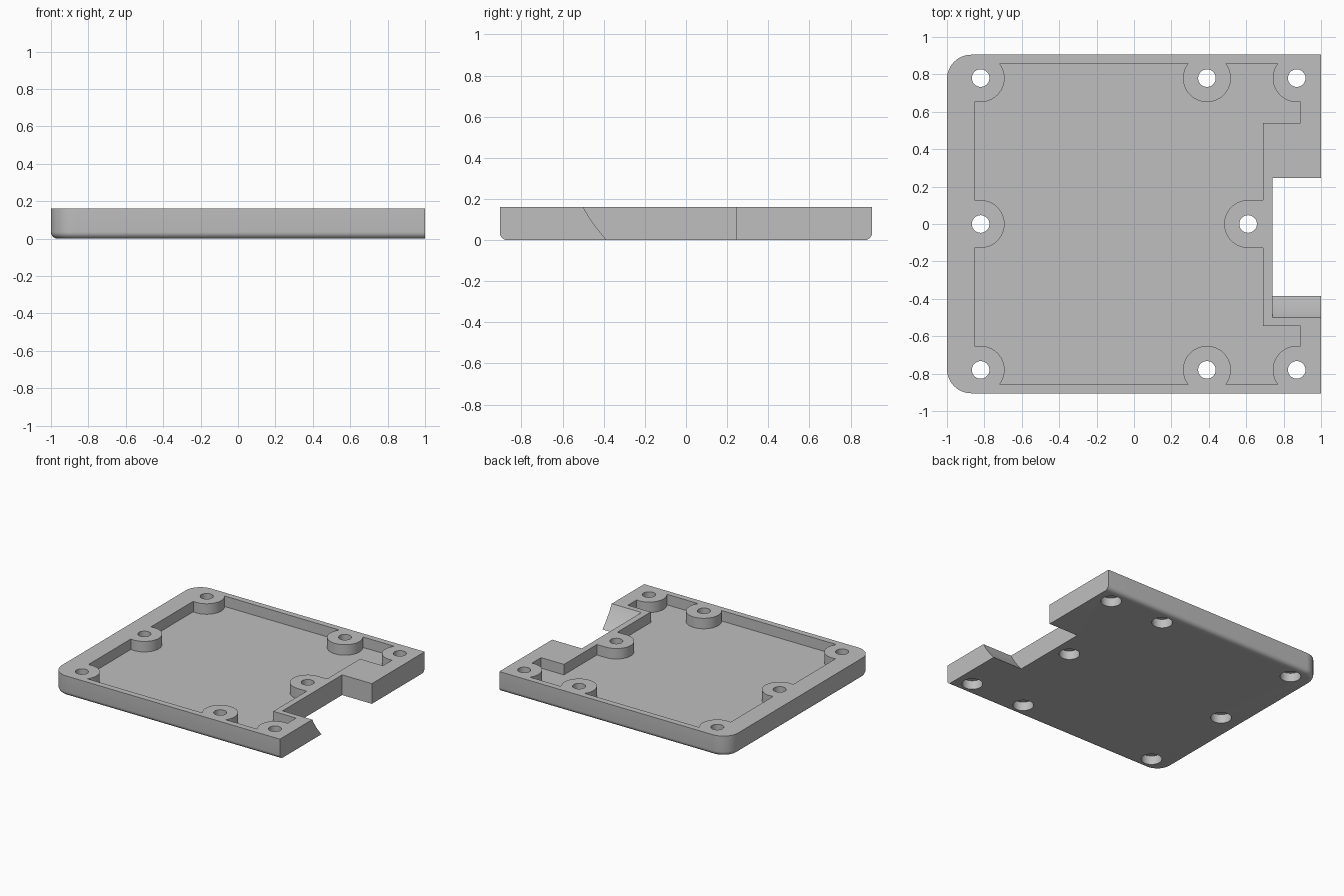
import bpy, bmesh, math
from mathutils import Matrix

cube = bpy.data.objects.get("Cube")
if cube:
    bpy.data.objects.remove(cube, do_unlink=True)

HEIGHT, FLOOR, HALF_Y = 0.16, 0.077, 0.905
POSTS = [(-0.82, 0), (0.61, 0)] + [(x, y) for x in (-0.82, 0.39, 0.87) for y in (-0.78, 0.78)]

grey = bpy.data.materials.new("plain grey")
grey.use_nodes = True
grey.diffuse_color = (0.52, 0.52, 0.52, 1)
grey.node_tree.nodes["Principled BSDF"].inputs["Base Color"].default_value = grey.diffuse_color


def make_object(name, bm):
    bmesh.ops.recalc_face_normals(bm, faces=bm.faces)
    mesh = bpy.data.meshes.new(name)
    bm.to_mesh(mesh)
    bm.free()
    mesh.materials.append(grey)
    obj = bpy.data.objects.new(name, mesh)
    bpy.context.collection.objects.link(obj)
    return obj


def prism(name, points, offset):
    bm = bmesh.new()
    face = bm.faces.new([bm.verts.new(p) for p in points])
    top = bmesh.ops.extrude_face_region(bm, geom=[face])["geom"]
    bmesh.ops.translate(bm, vec=offset, verts=[v for v in top if isinstance(v, bmesh.types.BMVert)])
    return make_object(name, bm)


def block(name, x0, x1, y0, y1, z0, z1):
    return prism(name, [(x0, y0, z0), (x1, y0, z0), (x1, y1, z0), (x0, y1, z0)], (0, 0, z1 - z0))


def cylinder(name, x, y, radius, z0, z1):
    bm = bmesh.new()
    bmesh.ops.create_cone(bm, cap_ends=True, segments=48, radius1=radius, radius2=radius,
                          depth=z1 - z0, matrix=Matrix.Translation((x, y, (z0 + z1) / 2)))
    return make_object(name, bm)


def subtract(target, cutter):
    cutter.hide_render = True
    mod = target.modifiers.new("cut", 'BOOLEAN')
    mod.operation, mod.solver, mod.object = 'DIFFERENCE', 'EXACT', cutter
    bpy.context.view_layer.objects.active = target
    bpy.ops.object.modifier_apply(modifier=mod.name)
    bpy.data.objects.remove(cutter, do_unlink=True)


# Tray body: round left corners, then round the lower edge except on the right
tray = block("tray", -1, 1, -HALF_Y, HALF_Y, 0, HEIGHT)
bm = bmesh.new()
bm.from_mesh(tray.data)
corners = [e for e in bm.edges if all(v.co.x < -0.99 for v in e.verts)
           and abs(e.verts[0].co.z - e.verts[1].co.z) > 0.1]
bmesh.ops.bevel(bm, geom=corners, offset=0.13, segments=12, profile=0.5, affect='EDGES')
lower = [e for e in bm.edges if all(v.co.z < 0.001 for v in e.verts)
         and not all(v.co.x > 0.99 for v in e.verts)]
bmesh.ops.bevel(bm, geom=lower, offset=0.035, segments=6, profile=0.5, affect='EDGES')
bm.to_mesh(tray.data)
bm.free()

# Inner pocket, leaving the stepped wall and the screw posts standing
pocket = block("pocket_cutter", -0.85, 0.89, -0.857, 0.857, FLOOR, 0.3)
subtract(pocket, block("step_wall", 0.69, 1.2, -0.545, 0.54, -0.1, 0.5))
subtract(pocket, block("post_web", 0.61, 0.8, -0.128, 0.128, -0.1, 0.5))
for x, y in POSTS:
    subtract(pocket, cylinder("post", x, y, 0.128, -0.1, 0.5))
subtract(tray, pocket)

# Side notch with a curved ramp at its front end
ramp = []
for i in range(-1, 10):
    t = i / 8
    ramp.append((0.74, -0.5 + 0.085 * t + 0.03 * t * t, HEIGHT * (1 - t)))
outline = ramp + [(0.74, 0.245, ramp[-1][2]), (0.74, 0.245, ramp[0][2])]
subtract(tray, prism("notch_cutter", outline, (0.5, 0, 0)))

# Screw holes with wide recesses underneath
for x, y in POSTS:
    subtract(tray, cylinder("hole", x, y, 0.047, -0.1, 0.5))
    subtract(tray, cylinder("recess", x, y, 0.075, -0.1, 0.07))

bpy.ops.object.select_all(action='DESELECT')
tray.select_set(True)
bpy.context.view_layer.objects.active = tray
bpy.ops.object.shade_smooth_by_angle(angle=math.radians(30))
